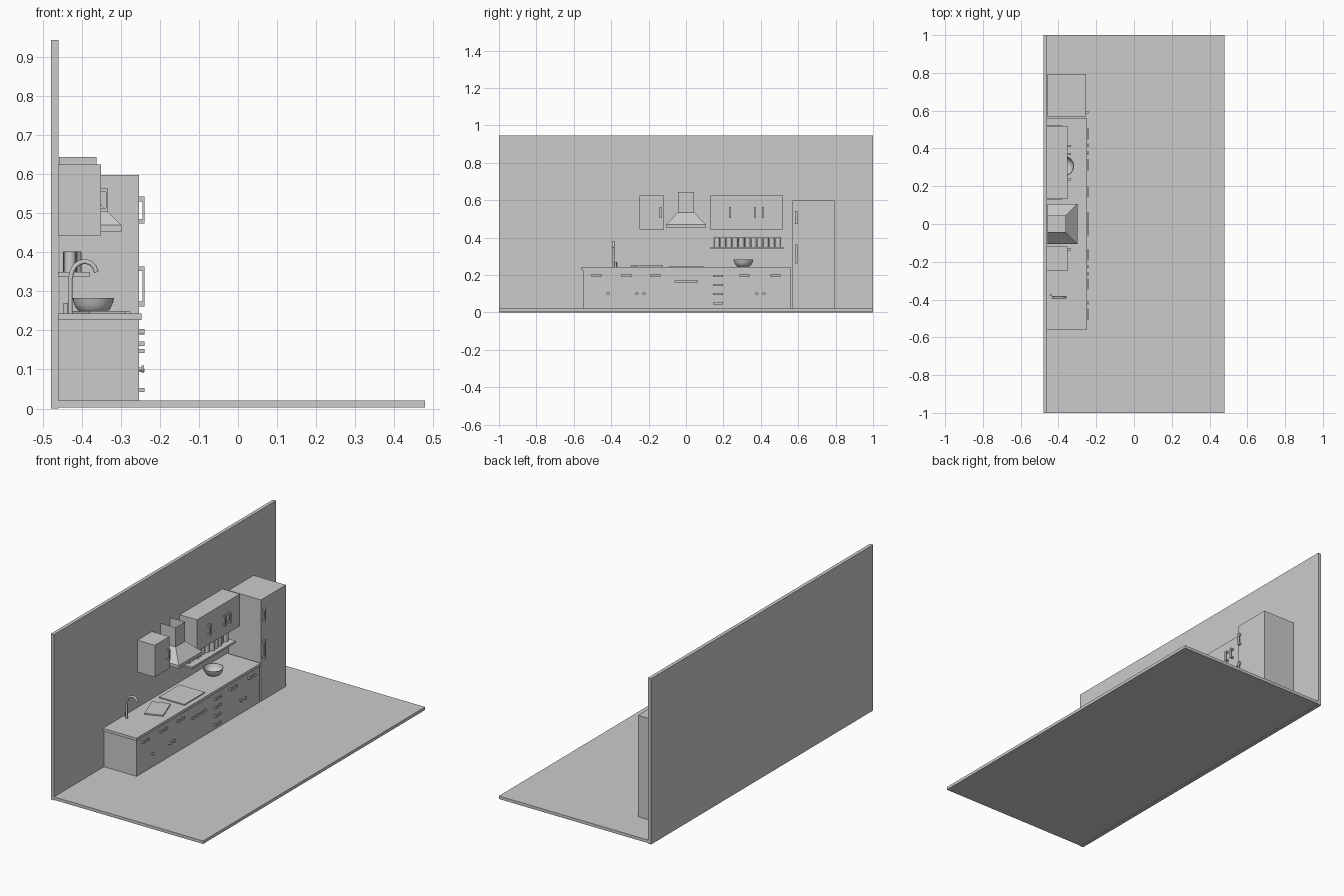
import bpy, bmesh, math, random
from mathutils import Vector, Matrix

if "Cube" in bpy.data.objects:
    bpy.data.objects.remove(bpy.data.objects["Cube"])

random.seed(4)
grey = bpy.data.materials.new("light grey")
grey.diffuse_color = (0.6, 0.6, 0.6, 1)
grey.use_nodes = True
grey.node_tree.nodes["Principled BSDF"].inputs["Base Color"].default_value = grey.diffuse_color


def add(name, bm, smooth=False):
    bmesh.ops.recalc_face_normals(bm, faces=bm.faces)
    me = bpy.data.meshes.new(name)
    bm.to_mesh(me)
    bm.free()
    me.materials.append(grey)
    ob = bpy.data.objects.new(name, me)
    bpy.context.collection.objects.link(ob)
    if smooth:
        bpy.context.view_layer.objects.active = ob
        ob.select_set(True)
        bpy.ops.object.shade_smooth_by_angle(angle=math.radians(40))
        ob.select_set(False)
    return ob


def cube(bm, x, y, z, rot=0):
    c = Vector(((x[0] + x[1]) / 2, (y[0] + y[1]) / 2, (z[0] + z[1]) / 2))
    m = (Matrix.Translation(c) @ Matrix.Rotation(rot, 4, 'Z')
         @ Matrix.Diagonal((x[1] - x[0], y[1] - y[0], z[1] - z[0], 1)))
    bmesh.ops.create_cube(bm, size=1, matrix=m)


def box(name, x, y, z, rot=0):
    bm = bmesh.new()
    cube(bm, x, y, z, rot)
    return add(name, bm)


def rod(bm, centre, r, length, axis='Z', seg=16):
    rot = Matrix.Rotation(math.pi / 2, 4, 'Y') if axis == 'X' else Matrix()
    bmesh.ops.create_cone(bm, cap_ends=True, segments=seg, radius1=r, radius2=r,
                          depth=length, matrix=Matrix.Translation(centre) @ rot)


def pull(name, x, y, z, depth, t):
    """U-shaped pull on a face at x, along the longer of y and z."""
    bm = bmesh.new()
    cube(bm, (x + depth - 0.005, x + depth), y, z)
    if y[1] - y[0] > z[1] - z[0]:
        for a in (y[0], y[1] - t):
            cube(bm, (x - 0.002, x + depth - 0.005), (a, a + t), z)
    else:
        for a in (z[0], z[1] - t):
            cube(bm, (x - 0.002, x + depth - 0.005), y, (a, a + t))
    add(name, bm)


# room shell
box("floor", (-0.46, 0.48), (-1, 1), (0.003, 0.02))
box("back_wall", (-0.48, -0.46), (-1, 1), (0, 0.945))

# large units
box("base_cabinet", (-0.46, -0.254), (-0.55, 0.558), (0.02, 0.227))
box("countertop", (-0.46, -0.248), (-0.56, 0.56), (0.227, 0.243))
box("refrigerator", (-0.458, -0.254), (0.57, 0.795), (0.02, 0.598))
box("upper_cabinet_left", (-0.46, -0.351), (-0.248, -0.118), (0.444, 0.626))
box("upper_cabinet_right", (-0.46, -0.351), (0.132, 0.518), (0.444, 0.626))

# extractor hood: rim, flare and open chimney
bm = bmesh.new()
rings = []
for xf, hy, z in ((-0.299, 0.106, 0.453), (-0.299, 0.106, 0.47),
                  (-0.363, 0.043, 0.535), (-0.363, 0.043, 0.645)):
    rings.append([bm.verts.new(p) for p in
                  ((-0.459, -hy, z), (xf, -hy, z), (xf, hy, z), (-0.459, hy, z))])
for a, b in zip(rings, rings[1:]):
    for i in range(4):
        j = (i + 1) % 4
        bm.faces.new((a[i], a[j], b[j], b[i]))
bm.faces.new(rings[0])
add("extractor_hood", bm)

# wall shelf with a row of jars
box("shelf", (-0.46, -0.379), (0.13, 0.522), (0.339, 0.35))
bm = bmesh.new()
for i in range(11):
    x = -0.425 + random.uniform(-0.01, 0.01)
    rod(bm, (x, 0.166 + i * 0.0327, 0.376), 0.015, 0.052)
add("shelf_jars", bm, True)

# counter items
box("cooktop", (-0.435, -0.275), (-0.09, 0.094), (0.243, 0.249))
box("cutting_board", (-0.41, -0.31), (-0.285, -0.135), (0.243, 0.25), math.radians(20))

# bowl, thin-walled, lathed
profile = [(0, 0.244), (0.03, 0.244), (0.042, 0.254), (0.049, 0.267), (0.0535, 0.283),
           (0.0505, 0.283), (0.046, 0.268), (0.039, 0.257), (0.028, 0.249), (0, 0.249)]
bm = bmesh.new()
vs = [bm.verts.new((r, 0, z)) for r, z in profile]
es = [bm.edges.new(p) for p in zip(vs, vs[1:])]
bmesh.ops.spin(bm, geom=vs + es, cent=(0, 0, 0), axis=(0, 0, 1),
               angle=2 * math.pi, steps=32)
bmesh.ops.remove_doubles(bm, verts=bm.verts, dist=0.0005)
bmesh.ops.translate(bm, verts=bm.verts, vec=(-0.371, 0.307, 0))
add("bowl", bm, True)

# faucet spout swept along a bent path in the xz plane
path = [(-0.43, 0.243), (-0.43, 0.33), (-0.426, 0.35), (-0.418, 0.365), (-0.406, 0.374),
        (-0.392, 0.377), (-0.378, 0.373), (-0.368, 0.363), (-0.363, 0.349)]
bm = bmesh.new()
rings = []
for i, (x, z) in enumerate(path):
    a, b = path[max(i - 1, 0)], path[min(i + 1, len(path) - 1)]
    t = Vector((b[0] - a[0], 0, b[1] - a[1])).normalized()
    n, y = Vector((t.z, 0, -t.x)), Vector((0, 1, 0))
    c = Vector((x, -0.388, z))
    rings.append([bm.verts.new(c + 0.006 * (n * math.cos(k * math.pi / 6)
                                            + y * math.sin(k * math.pi / 6)))
                  for k in range(12)])
for a, b in zip(rings, rings[1:]):
    for k in range(12):
        bm.faces.new((a[k], a[(k + 1) % 12], b[(k + 1) % 12], b[k]))
bm.faces.new(rings[0])
bm.faces.new(rings[-1])
add("faucet", bm, True)
bm = bmesh.new()
rod(bm, (-0.441, -0.376, 0.257), 0.006, 0.028, seg=12)
add("faucet_lever", bm, True)

# drawer pulls along the base cabinet
for y in (-0.478, -0.318, -0.163, 0.313, 0.478):
    pull("drawer_pull", -0.254, (y - 0.03, y + 0.03), (0.192, 0.204), 0.014, 0.008)
pull("oven_pull", -0.254, (-0.061, 0.064), (0.16, 0.172), 0.014, 0.008)
for z in (0.195, 0.147, 0.098, 0.047):
    pull("stack_pull", -0.254, (0.144, 0.198), (z - 0.005, z + 0.005), 0.014, 0.008)

# round door knobs
for y in (-0.417, -0.263, -0.225, 0.378, 0.416):
    bm = bmesh.new()
    rod(bm, (-0.25, y, 0.101), 0.004, 0.01, 'X')
    rod(bm, (-0.244, y, 0.101), 0.009, 0.006, 'X')
    add("door_knob", bm, True)

# upper cabinet and refrigerator pulls
for y in (-0.136, 0.235, 0.37, 0.412):
    pull("upper_pull", -0.351, (y - 0.005, y + 0.005), (0.505, 0.564), 0.018, 0.009)
for z in ((0.474, 0.543), (0.262, 0.364)):
    pull("refrigerator_pull", -0.254, (0.584, 0.597), z, 0.014, 0.012)
